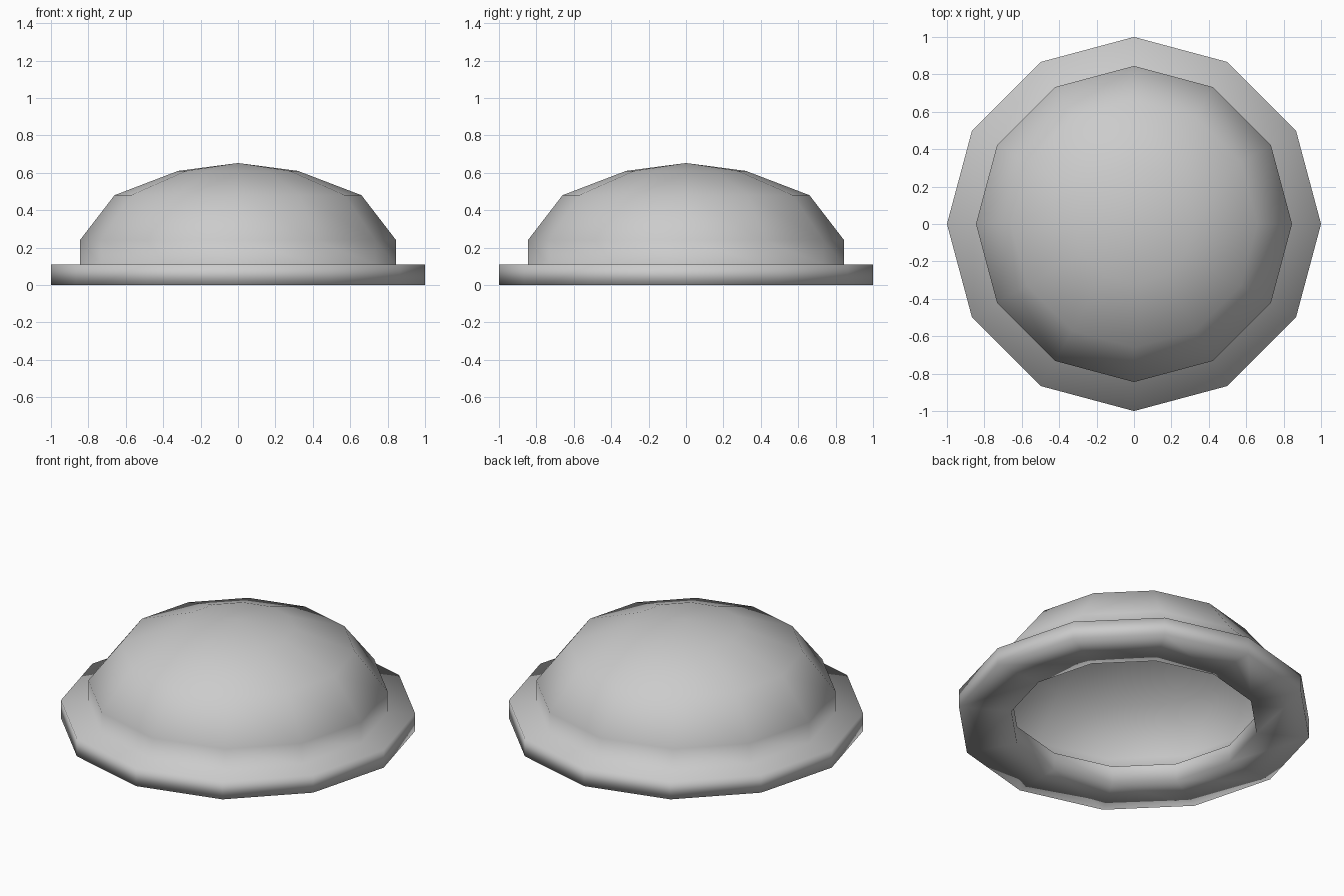
import bpy
import bmesh
from math import cos, sin, pi

if "Cube" in bpy.data.objects:
    bpy.data.objects.remove(bpy.data.objects["Cube"])

SIDES = 12
APEX = 0.652
# Profile (radius, height): dome, brim top, outer wall, underside, inner lip
PROFILE = [(0.32, 0.61), (0.66, 0.48), (0.845, 0.24), (0.845, 0.11),
           (1.0, 0.11), (1.0, 0.0), (0.70, 0.0), (0.70, 0.11)]


def lathe(name, apex, profile, sides):
    bm = bmesh.new()
    top = bm.verts.new((0, 0, apex))
    rings = [[bm.verts.new((r * cos(2 * pi * i / sides), r * sin(2 * pi * i / sides), z))
              for i in range(sides)] for r, z in profile]
    for i in range(sides):
        j = (i + 1) % sides
        # Fan at the crown
        bm.faces.new((top, rings[0][i], rings[0][j]))
        # Bands down the profile
        for upper, lower in zip(rings, rings[1:]):
            bm.faces.new((upper[i], lower[i], lower[j], upper[j]))
    for f in bm.faces:
        f.smooth = True
    mesh = bpy.data.meshes.new(name)
    bm.to_mesh(mesh)
    bm.free()
    obj = bpy.data.objects.new(name, mesh)
    bpy.context.collection.objects.link(obj)
    return obj


# Hollow dome with a flat hollow-backed brim
lathe("brimmed_dome", APEX, PROFILE, SIDES)
